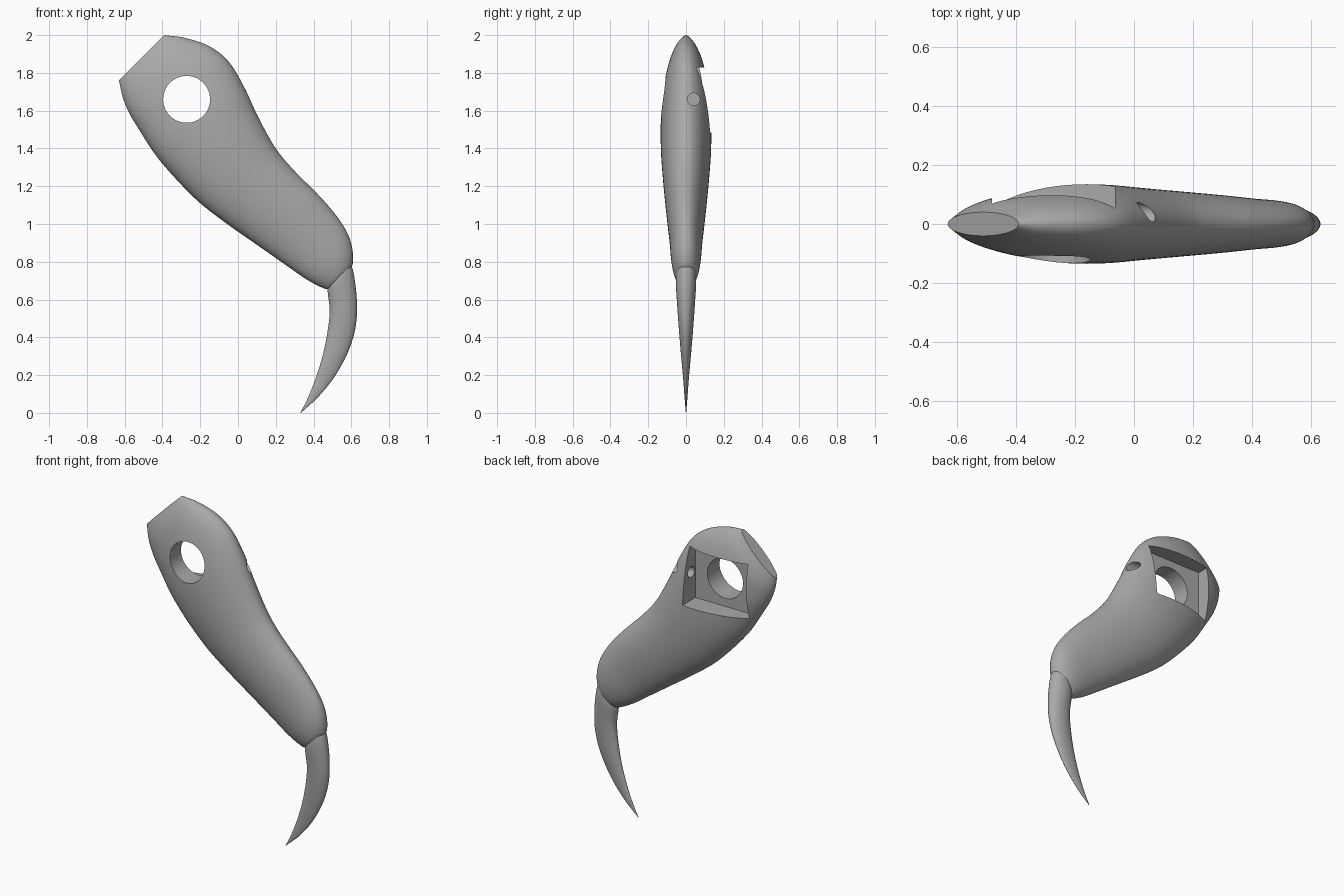
import bpy, bmesh, math
from mathutils import Vector, Matrix

cube = bpy.data.objects.get("Cube")
if cube:
    bpy.data.objects.remove(cube, do_unlink=True)

GREY = (0.4, 0.4, 0.4, 1.0)
grey = bpy.data.materials.new("plain grey")
grey.use_nodes = True
grey.diffuse_color = GREY
grey.node_tree.nodes["Principled BSDF"].inputs["Base Color"].default_value = GREY


def add_object(name, bm):
    bmesh.ops.recalc_face_normals(bm, faces=bm.faces)
    mesh = bpy.data.meshes.new(name)
    bm.to_mesh(mesh)
    bm.free()
    mesh.materials.append(grey)
    obj = bpy.data.objects.new(name, mesh)
    bpy.context.collection.objects.link(obj)
    return obj


def activate(obj):
    bpy.ops.object.select_all(action='DESELECT')
    obj.select_set(True)
    bpy.context.view_layer.objects.active = obj


def spline(rows, steps):
    """Smooth curve through rows of values."""
    rows = [Vector(r) for r in rows]
    padded = [2 * rows[0] - rows[1]] + rows + [2 * rows[-1] - rows[-2]]
    for a, b, c, d in zip(padded, padded[1:], padded[2:], padded[3:]):
        for i in range(steps):
            t = i / steps
            yield b + (c - a) * t / 2 + (a - 2.5 * b + 2 * c - d / 2) * t ** 2 \
                + (1.5 * (b - c) + (d - a) / 2) * t ** 3
    yield rows[-1]


def loft(name, sections, steps=6, sides=64):
    """Elliptical rings; each section is left x, z, right x, z, half thickness."""
    bm = bmesh.new()
    rings = []
    for lx, lz, rx, rz, thick in spline(sections, steps):
        left, right = Vector((lx, 0, lz)), Vector((rx, 0, rz))
        ring = []
        for i in range(sides):
            a = math.tau * i / sides
            p = (left + right) / 2 + (right - left) / 2 * math.cos(a)
            p.y = thick * math.sin(a)
            ring.append(bm.verts.new(p))
        rings.append(ring)
    for r, s in zip(rings, rings[1:]):
        for i in range(sides):
            j = (i + 1) % sides
            bm.faces.new((r[i], r[j], s[j], s[i]))
    bm.faces.new(rings[0])
    bm.faces.new(rings[-1])
    return add_object(name, bm)


def cut(obj, name, bm):
    cutter = add_object(name, bm)
    cutter.hide_render = True
    activate(obj)
    mod = obj.modifiers.new(name, 'BOOLEAN')
    mod.operation = 'DIFFERENCE'
    mod.solver = 'EXACT'
    mod.object = cutter
    bpy.ops.object.modifier_apply(modifier=mod.name)
    bpy.data.objects.remove(cutter, do_unlink=True)


def cylinder(centre, radius, length, axis):
    bm = bmesh.new()
    matrix = Matrix.Translation(centre) @ Matrix.Rotation(math.pi / 2, 4, axis)
    bmesh.ops.create_cone(bm, cap_ends=True, segments=64, radius1=radius,
                          radius2=radius, depth=length, matrix=matrix)
    return bm


# Handle body, from the flat cut end to the rounded lower end
body = loft("handle_body", [
    (-.63, 1.76, -.39, 2, .04),
    (-.61, 1.67, -.28, 1.985, .08),
    (-.575, 1.585, -.15, 1.94, .105),
    (-.53, 1.51, -.05, 1.86, .12),
    (-.44, 1.37, .03, 1.73, .133),
    (-.33, 1.24, .11, 1.56, .133),
    (-.2, 1.11, .2, 1.4, .123),
    (-.05, .995, .3, 1.28, .112),
    (.1, .89, .42, 1.16, .1),
    (.25, .785, .52, 1.045, .087),
    (.35, .715, .58, .95, .08),
    (.42, .675, .605, .87, .07),
    (.47, .655, .609, .8, .053),
    (.485, .665, .6, .765, .03),
])

# Curved claw
claw = loft("claw", [
    (.5, .76, .585, .82, .045),
    (.475, .66, .612, .74, .054),
    (.485, .55, .629, .6, .047),
    (.477, .45, .625, .47, .039),
    (.45, .31, .59, .34, .028),
    (.41, .18, .52, .205, .016),
    (.37, .08, .43, .09, .008),
    (.33, 0, .333, 0, .001),
])

# Square pocket in the back
pocket = bmesh.new()
bmesh.ops.create_cube(pocket, size=1, matrix=Matrix.Translation((-.272, .2, 1.657))
                      @ Matrix.Diagonal((.415, .4, .345, 1)))
cut(body, "pocket_cutter", pocket)

# Large hole front to back, small hole from the pocket out of the side
cut(body, "large_hole_cutter", cylinder((-.272, 0, 1.66), .124, .6, 'X'))
cut(body, "small_hole_cutter", cylinder((.05, .04, 1.66), .033, .4, 'Y'))

for obj in (body, claw):
    activate(obj)
    bpy.ops.object.shade_smooth_by_angle(angle=math.radians(30))
